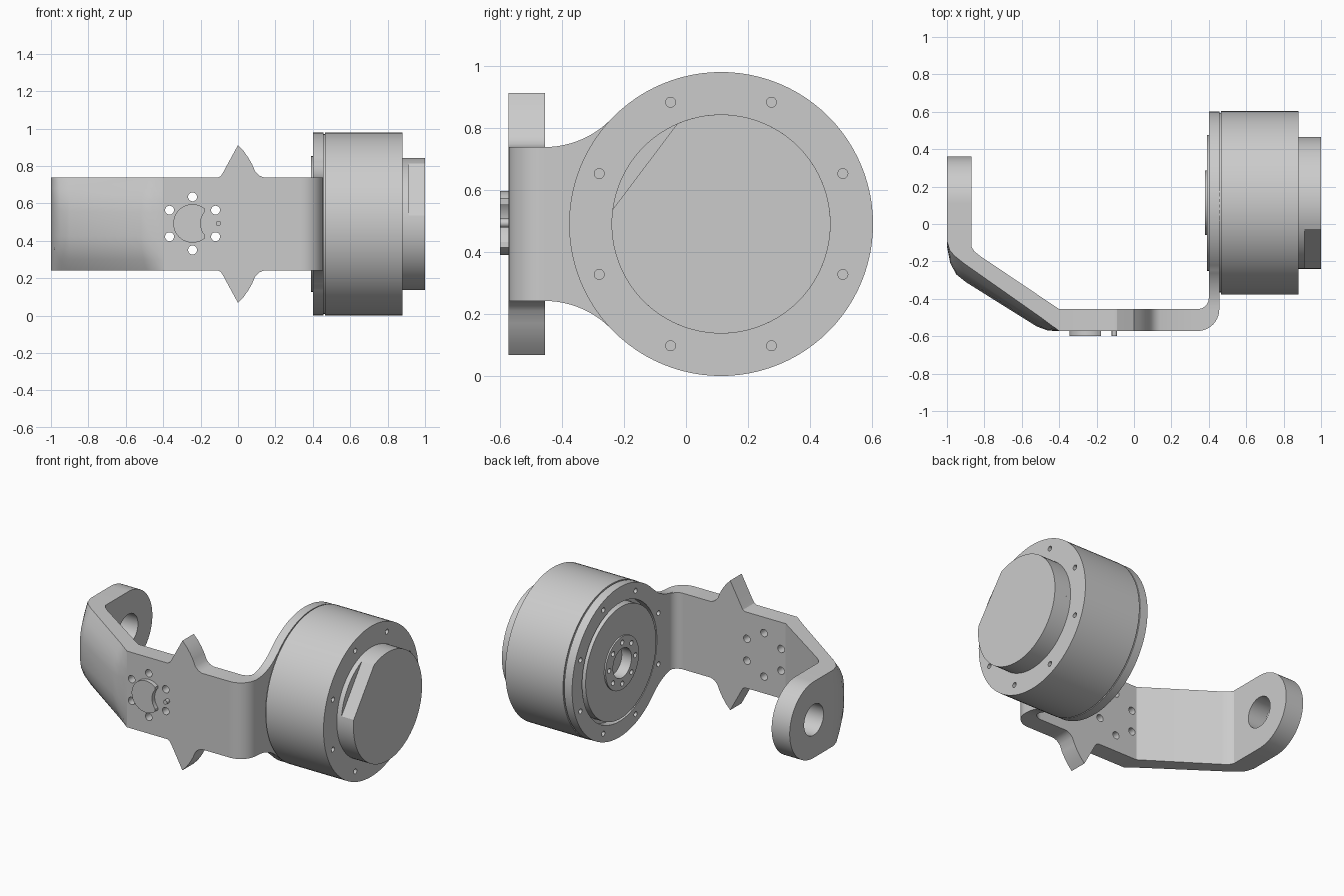
import bpy
import bmesh
from math import sin, cos, radians, pi
from mathutils import Matrix

cube = bpy.data.objects.get("Cube")
if cube:
    bpy.data.objects.remove(cube, do_unlink=True)

AY, AZ = 0.113, 0.49     # shared axis of the motor and the arm eye
HALF = 0.248             # half height of the bracket strip
R = 0.49                 # motor radius
FRONT, BACK = -0.572, -0.455   # faces of the bracket web


def arc(cu, cv, r, a0, a1, n):
    """Points on an arc, angles in degrees."""
    step = radians(a1 - a0) / n
    return [(cu + r * cos(radians(a0) + i * step),
             cv + r * sin(radians(a0) + i * step)) for i in range(n + 1)]


def circle(cu, cv, r, n=96):
    return arc(cu, cv, r, 0, 360, n)[:-1]


def bolt_circle(cu, cv, r, hole, count, start):
    return [circle(*arc(cu, cv, r, a, a, 1)[0], hole, 20)
            for a in (start + i * 360 / count for i in range(count))]


def finish(name, bm):
    bmesh.ops.remove_doubles(bm, verts=bm.verts, dist=1e-5)
    bmesh.ops.recalc_face_normals(bm, faces=bm.faces)
    mesh = bpy.data.meshes.new(name)
    bm.to_mesh(mesh)
    bm.free()
    obj = bpy.data.objects.new(name, mesh)
    bpy.context.collection.objects.link(obj)
    bpy.ops.object.select_all(action='DESELECT')
    obj.select_set(True)
    bpy.context.view_layer.objects.active = obj
    bpy.ops.object.shade_smooth_by_angle(angle=radians(30))
    return obj


def plate(name, axis, lo, hi, outline, holes=()):
    """Extrude a flat outline with holes; axis X uses (y, z), axis Y uses (x, z)."""
    curve = bpy.data.curves.new(name + "_profile", 'CURVE')
    curve.dimensions = '2D'
    curve.fill_mode = 'BOTH'
    curve.extrude = (hi - lo) / 2
    for points in [outline, *holes]:
        spline = curve.splines.new('POLY')
        spline.points.add(len(points) - 1)
        for p, (u, v) in zip(spline.points, points):
            p.co = (u, v, 0, 1)
        spline.use_cyclic_u = True
    temp = bpy.data.objects.new(name + "_profile", curve)
    bpy.context.collection.objects.link(temp)
    graph = bpy.context.evaluated_depsgraph_get()
    mesh = bpy.data.meshes.new_from_object(temp.evaluated_get(graph))
    bm = bmesh.new()
    bm.from_mesh(mesh)
    bpy.data.objects.remove(temp)
    bpy.data.curves.remove(curve)
    bpy.data.meshes.remove(mesh)
    mid = (lo + hi) / 2
    if axis == 'X':
        turn = Matrix(((0, 0, 1, mid), (1, 0, 0, 0), (0, 1, 0, 0), (0, 0, 0, 1)))
    else:
        turn = Matrix(((1, 0, 0, 0), (0, 0, -1, mid), (0, 1, 0, 0), (0, 0, 0, 1)))
    bm.transform(turn)
    return finish(name, bm)


def loft(name, stations, crown):
    """Sweep a strip; each station is inner, outer edge and outer crown point."""
    bm = bmesh.new()
    rings = []
    for inner, edge, top in stations:
        ring = [(*inner, AZ - HALF)]
        for z, w in crown:
            ring.append((edge[0] + (top[0] - edge[0]) * w,
                         edge[1] + (top[1] - edge[1]) * w, AZ + z))
        ring.append((*inner, AZ + HALF))
        rings.append([bm.verts.new(p) for p in ring])
    n = len(rings[0])
    for a, b in zip(rings, rings[1:]):
        for i in range(n):
            j = (i + 1) % n
            bm.faces.new((a[i], a[j], b[j], b[i]))
    bm.faces.new(rings[0])
    bm.faces.new(rings[-1])
    return finish(name, bm)


# Bracket web with pointed fins above and below, and a ring of six holes
fin = [(0.34, HALF), (0.14, HALF), (0.115, 0.258), (0.092, 0.28), (0.075, 0.32),
       (0.055, 0.355), (0.03, 0.39), (0, 0.422), (-0.08, 0.275), (-0.092, 0.256),
       (-0.108, HALF), (-0.4, HALF)]
web = [(x, AZ + z) for x, z in fin] + [(x, AZ - z) for x, z in reversed(fin)]
BX = -0.243
plate("bracket_web", 'Y', FRONT, BACK, web,
      bolt_circle(BX, AZ + 0.003, 0.142, 0.024, 6, 30))

# Crescent boss and locating pin on the web
bite = arc(-0.105, AZ + 0.003, 0.095, 140, 220, 16)
rim = arc(BX, AZ + 0.003, 0.103, 50, 310, 48)
plate("crescent_boss", 'Y', -0.6, FRONT + 0.01, rim + bite[::-1])
plate("locating_pin", 'Y', -0.6, FRONT + 0.01, circle(-0.105, AZ + 0.003, 0.014, 20))

# Rounded corner joining the web to the motor flange
inside = arc(0.34, -0.395, 0.06, -90, 0, 10)
outside = arc(0.34, -0.456, 0.116, -90, 0, 10)
bend = [(i, o, o) for i, o in zip(inside, outside)]
bend.append(((0.4, -0.39), (0.456, -0.39), (0.456, -0.39)))
loft("flange_bend", bend, [(-HALF, 0), (HALF, 0)])

# Slanted section with a crowned outer face
slant = [((-0.4, BACK), (-0.4, FRONT), (-0.4, FRONT)),
         ((-0.42, -0.442), (-0.43, -0.55), (-0.46, -0.57)),
         ((-0.46, -0.415), (-0.49, -0.505), (-0.52, -0.548)),
         ((-0.82, -0.173), (-0.91, -0.21), (-0.90, -0.31)),
         ((-0.855, -0.145), (-0.96, -0.17), (-0.95, -0.27)),
         ((-0.87, -0.12), (-0.985, -0.14), (-0.982, -0.21)),
         ((-0.87, -0.08), (-1, -0.09), (-1, -0.12)),
         ((-0.87, -0.05), (-1, -0.05), (-1, -0.05))]
half_crown = [(HALF, 0), (0.19, 0.5), (0.13, 0.85), (0.065, 1)]
crown = [(-z, w) for z, w in half_crown] + half_crown[::-1]
loft("slanted_arm", slant, crown)

# Arm end with a round eye
eye = [(-0.05, AZ - HALF)] + arc(AY, AZ, HALF, -90, 90, 48) + [(-0.05, AZ + HALF)]
plate("arm_eye", 'X', -1, -0.87, eye, [circle(AY, AZ, 0.1, 48)])

# Motor flange flaring out of the bracket
neck = arc(-0.456, AZ + HALF + 0.3, 0.3, -46, -90, 12)
flange = arc(AY, AZ, R - 0.002, -136.5, 136.5, 80) + neck
flange += [(y, 2 * AZ - z) for y, z in reversed(neck)]
plate("motor_flange", 'X', 0.4, 0.456, flange,
      [circle(AY, AZ, 0.385)] + bolt_circle(AY, AZ, 0.435, 0.016, 8, 22.5))

# Motor housing with a thin seam and a drilled end plate
plate("motor_seam", 'X', 0.45, 0.47, circle(AY, AZ, R - 0.01))
plate("motor_housing", 'X', 0.464, 0.855, circle(AY, AZ, R))
plate("motor_end_plate", 'X', 0.855, 0.88, circle(AY, AZ, R),
      bolt_circle(AY, AZ, 0.425, 0.016, 8, 22.5))

# Cap with a flat cut on its outer part
CAP = 0.353
plate("cap_base", 'X', 0.87, 0.912, circle(AY, AZ, CAP))
plate("cap_flat", 'X', 0.912, 1, arc(AY, AZ, CAP, 172.5, 473.5, 80))

# Output rotor and its drilled hub facing the arm eye
plate("rotor_disc", 'X', 0.39, 0.46, circle(AY, AZ, 0.363), [circle(AY, AZ, 0.17, 64)])
plate("rotor_hub", 'X', 0.38, 0.46, circle(AY, AZ, 0.172, 64),
      [circle(AY, AZ, 0.095, 48)] + bolt_circle(AY, AZ, 0.134, 0.016, 8, 0))
